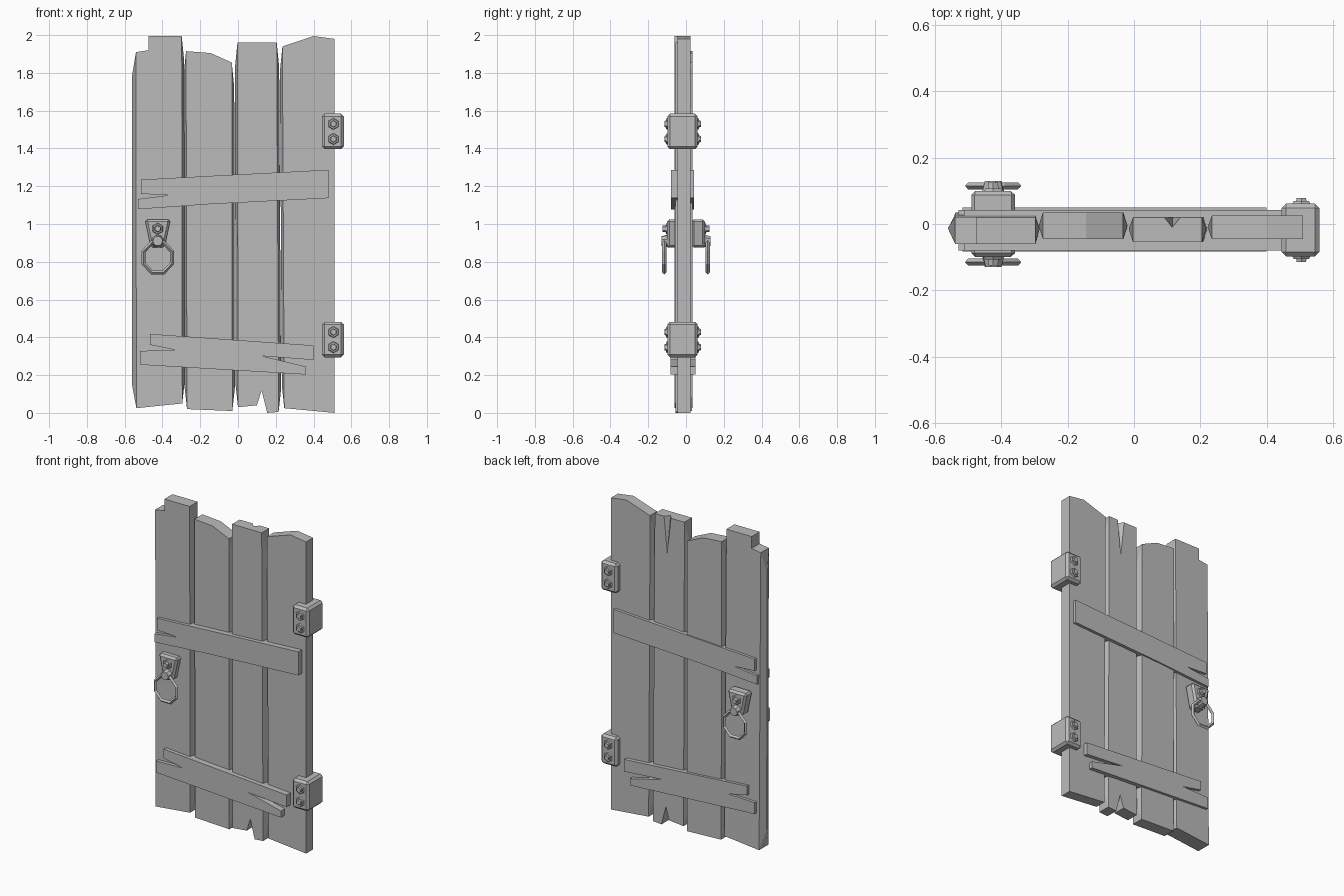
import bpy, bmesh, math
from mathutils import Matrix, Vector

cube = bpy.data.objects.get("Cube")
if cube:
    bpy.data.objects.remove(cube, do_unlink=True)

grey = bpy.data.materials.new("plain_grey")
grey.use_nodes = True
grey.diffuse_color = (0.5, 0.5, 0.5, 1)
grey.node_tree.nodes["Principled BSDF"].inputs["Base Color"].default_value = (0.5, 0.5, 0.5, 1)


def finish(name, bm):
    bmesh.ops.recalc_face_normals(bm, faces=bm.faces)
    mesh = bpy.data.meshes.new(name)
    bm.to_mesh(mesh)
    bm.free()
    mesh.materials.append(grey)
    obj = bpy.data.objects.new(name, mesh)
    bpy.context.collection.objects.link(obj)
    return obj


def slab(name, outline, front, back, bevel=0.0):
    """Extrude an x-z outline between two depths."""
    bm = bmesh.new()
    f = [bm.verts.new((x, front, z)) for x, z in outline]
    b = [bm.verts.new((x, back, z)) for x, z in outline]
    bm.faces.new(f)
    bm.faces.new(b[::-1])
    for i in range(len(f)):
        j = (i + 1) % len(f)
        bm.faces.new((f[i], f[j], b[j], b[i]))
    if bevel:
        bmesh.ops.bevel(bm, geom=bm.edges[:], offset=bevel, segments=1, affect='EDGES')
    return finish(name, bm)


def plank(name, top, bottom, front, back, back_top, left=0.013, right=0.013):
    """Board with ragged ends and a chamfered ridge along each long side."""
    bm = bmesh.new()
    mid = (front + back) / 2

    def row(points, is_back):
        return [bm.verts.new((x, (back + (back_top - back) * z / 2) if is_back else front, z))
                for x, z in points]
    ft, fb, bt, bb = row(top, 0), row(bottom, 0), row(top, 1), row(bottom, 1)
    bm.faces.new(fb + ft[::-1])
    bm.faces.new(bt + bb[::-1])
    for f, b in ((ft, bt), (fb, bb)):
        for i in range(len(f) - 1):
            bm.faces.new((f[i], f[i + 1], b[i + 1], b[i]))
    for k, push in ((0, -left), (-1, right)):
        if not push:
            bm.faces.new((ft[k], fb[k], bb[k], bt[k]))
            continue
        rt = bm.verts.new((top[k][0] + push, mid, top[k][1] - 0.13))
        rb = bm.verts.new((bottom[k][0] + push, mid, bottom[k][1] + 0.12))
        bm.faces.new((ft[k], fb[k], rb, rt))
        bm.faces.new((bt[k], rt, rb, bb[k]))
        bm.faces.new((ft[k], rt, bt[k]))
        bm.faces.new((fb[k], bb[k], rb))
    return finish(name, bm)


def stud(name, x, z, y, side, r1, r2, depth, sides=6):
    """Tapered bolt whose axis points out of the door."""
    bm = bmesh.new()
    turn = Matrix.Rotation(side * math.pi / -2, 4, 'X')
    place = Matrix.Translation((x, y + side * depth / 2, z)) @ turn @ Matrix.Rotation(math.pi / 2 / 3, 4, 'Z')
    bmesh.ops.create_cone(bm, cap_ends=True, segments=sides, radius1=r1, radius2=r2,
                          depth=depth, matrix=place @ Matrix.Rotation(math.pi / 6, 4, 'Z'))
    return finish(name, bm)


# Four upright planks
plank("plank_outer", [(-.54, 1.915), (-.475, 1.925), (-.475, 2), (-.298, 2)],
      [(-.538, .03), (-.295, .055)], -.06, .035, .02, left=.022)
plank("plank_inner", [(-.275, 1.92), (-.145, 1.91), (-.033, 1.86)],
      [(-.27, .025), (-.03, .015)], -.045, .033, .035)
split = plank("plank_split", [(-.003, 1.965), (.205, 1.965)],
              [(0, .035), (.1, .045), (.125, .125), (.155, .005), (.215, .01)], -.055, .025, .02)
plank("plank_hinge_side", [(.235, 1.945), (.4, 2), (.51, 1.985)],
      [(.245, .03), (.51, .005)], -.045, .025, .025, right=0)

# Splintered crack in the back of one plank
bm = bmesh.new()
tip = [bm.verts.new(c) for c in ((.082, .03, 1.98), (.15, .03, 1.98), (.115, -.012, 1.98), (.118, .03, 1.67))]
for i in range(4):
    bm.faces.new([v for j, v in enumerate(tip) if j != i])
cutter = finish("crack_cutter", bm)
cutter.hide_render = True
mod = split.modifiers.new("crack", 'BOOLEAN')
mod.operation = 'DIFFERENCE'
mod.solver = 'EXACT'
mod.object = cutter
bpy.context.view_layer.objects.active = split
bpy.ops.object.modifier_apply(modifier=mod.name)
bpy.data.objects.remove(cutter, do_unlink=True)

# Two cross braces with split ends
slab("upper_brace", [(-.513, 1.24), (-.513, 1.165), (-.37, 1.157), (-.53, 1.137), (-.53, 1.083),
                     (-.15, 1.11), (.48, 1.142), (.48, 1.292), (-.1, 1.262)], -.08, .043)
slab("lower_brace", [(-.465, .423), (-.465, .365), (-.33, .338), (-.518, .333), (-.518, .26),
                     (.36, .208), (.36, .25), (.127, .306), (.4, .285), (.4, .362)], -.083, .05)

# Hinge blocks with bolts on both faces
for label, z in (("upper", 1.495), ("lower", .393)):
    slab(label + "_hinge", [(.445, z - .094), (.56, z - .094), (.56, z + .094), (.445, z + .094)],
         -.098, .062, .014)
    for side, y in ((-1, -.098), (1, .062)):
        for dz in (-.04, .04):
            stud(label + "_hinge_bolt", .505, z + dz, y, side, .031, .027, .007)
            stud(label + "_hinge_bolt_head", .505, z + dz, y, side, .02, .016, .017)

# Ring handles, front and back
hx = -.425
for side, label in ((-1, "front"), (1, "back")):
    slab(label + "_handle_plate", [(hx - .068, 1.03), (hx - .036, .88), (hx + .036, .88), (hx + .068, 1.03)],
         side * .03, side * .1, .012)
    stud(label + "_plate_bolt", hx, .98, side * .1, side, .031, .027, .007)
    stud(label + "_plate_bolt_head", hx, .98, side * .1, side, .02, .016, .025)
    stud(label + "_ring_mount", hx, .915, side * .09, side, .036, .026, .04, 8)
    # Octagonal ring with a square section
    bm = bmesh.new()
    loops = []
    for i in range(8):
        a = (i + .5) * math.pi / 4
        loops.append([bm.verts.new((hx + r * math.cos(a), side * .115 + y, .828 + r * 1.05 * math.sin(a)))
                      for r, y in ((.092, 0), (.081, .011), (.07, 0), (.081, -.011))])
    for i in range(8):
        p, q = loops[i], loops[(i + 1) % 8]
        for j in range(4):
            k = (j + 1) % 4
            bm.faces.new((p[j], p[k], q[k], q[j]))
    finish(label + "_handle_ring", bm)

# Settle the model on the ground plane and centre its depth
for obj in bpy.context.scene.objects:
    if obj.type == 'MESH':
        obj.data.transform(Matrix.Translation(Vector((0, 0, -.005))))
